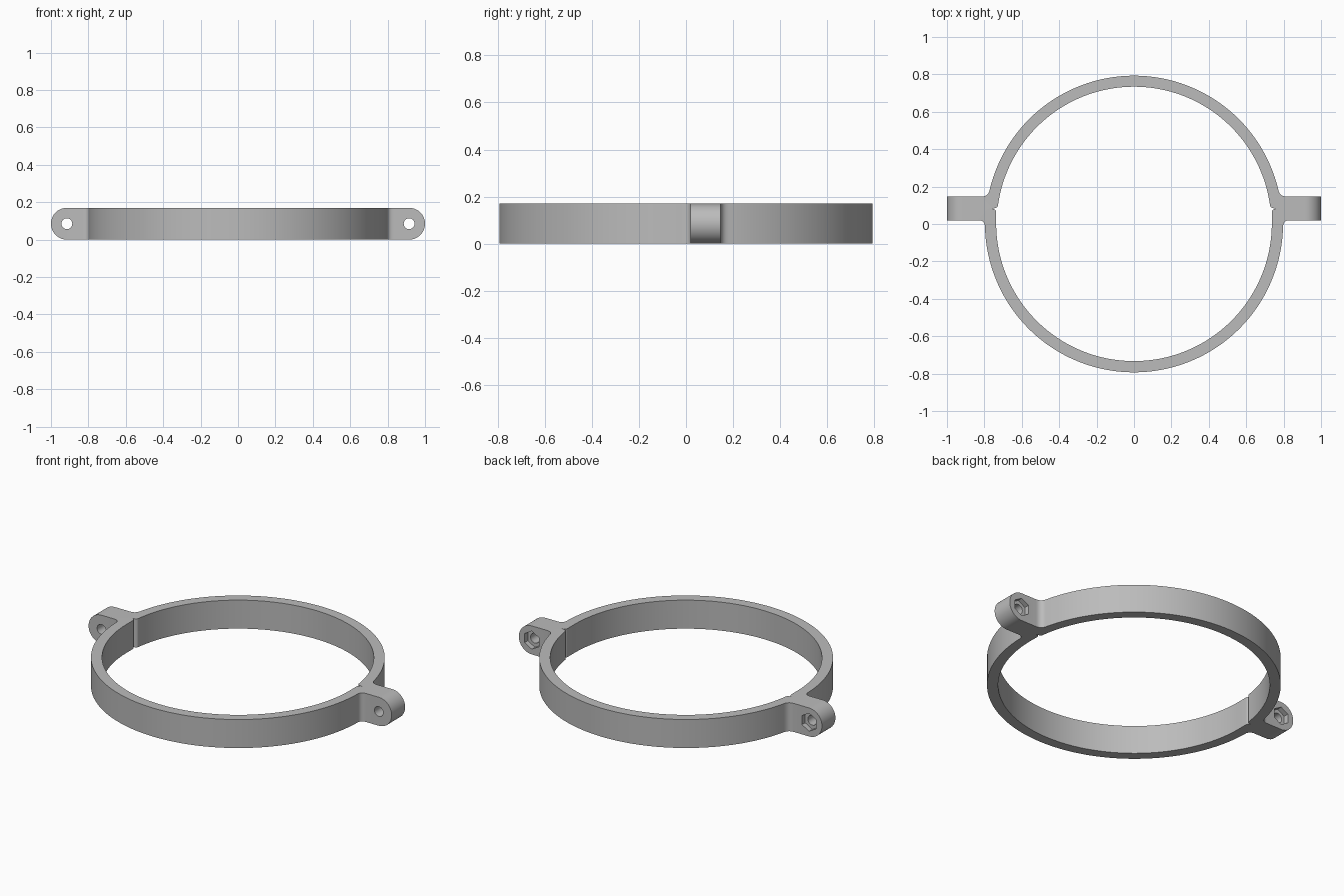
import bpy, bmesh, math

if "Cube" in bpy.data.objects:
    bpy.data.objects.remove(bpy.data.objects["Cube"])

HEIGHT = 0.17
MID = HEIGHT / 2
BOLT_X = 1 - MID

metal = bpy.data.materials.new("grey metal")
metal.use_nodes = True
GREY = (0.5, 0.5, 0.5, 1)
metal.diffuse_color = GREY
metal.node_tree.nodes["Principled BSDF"].inputs["Base Color"].default_value = GREY


def prism(name, loop, shift):
    """Extrude a closed 3D loop by a vector into a solid."""
    bm = bmesh.new()
    face = bm.faces.new([bm.verts.new(p) for p in loop])
    new = bmesh.ops.extrude_face_region(bm, geom=[face])["geom"]
    bmesh.ops.translate(bm, vec=shift, verts=[g for g in new if isinstance(g, bmesh.types.BMVert)])
    bmesh.ops.recalc_face_normals(bm, faces=bm.faces[:])
    mesh = bpy.data.meshes.new(name)
    bm.to_mesh(mesh)
    bm.free()
    obj = bpy.data.objects.new(name, mesh)
    bpy.context.collection.objects.link(obj)
    return obj


def cut(obj, cutter, operation="DIFFERENCE"):
    mod = obj.modifiers.new("cut", "BOOLEAN")
    mod.operation, mod.solver, mod.object = operation, "EXACT", cutter
    bpy.context.view_layer.objects.active = obj
    bpy.ops.object.modifier_apply(modifier=mod.name)
    bpy.data.objects.remove(cutter)


def fillet(a, corner, b, steps=8):
    pts = []
    for i in range(steps + 1):
        t = i / steps
        pts.append(tuple((1 - t) ** 2 * p + 2 * t * (1 - t) * q + t * t * r
                         for p, q, r in zip(a, corner, b)))
    return pts


def arc(r, centre, end, steps=64):
    """Quarter arc from the crown down to the height end."""
    low = math.asin(max(end - centre, 0) / r)
    angles = [math.pi / 2 + (low - math.pi / 2) * i / steps for i in range(steps + 1)]
    return [(r * math.cos(a), centre + r * math.sin(a)) for a in angles]


def disc(x, y, radius, count):
    """Polygon facing y with a corner at the top."""
    return [(x + radius * math.sin(math.tau * i / count), y,
             MID + radius * math.cos(math.tau * i / count)) for i in range(count)]


def half_profile(outer_r, inner_r, centre, seam, tab):
    """Outline of one clamp half, with the crown in the +v direction."""
    side = lambda r, v: math.sqrt(r * r - max(v - centre, 0) ** 2)
    f, n = 0.035, 0.02
    xo = side(outer_r, tab)
    xi = side(inner_r, seam + n)
    right = arc(outer_r, centre, tab + f)
    right += fillet((side(outer_r, tab + f), tab + f), (xo, tab), (xo + f, tab))[1:]
    right += [(1, tab), (1, seam)]
    right += fillet((xi + f, seam), (xi, seam), (xi, seam + n))
    right += arc(inner_r, centre, seam + n)[::-1][0 if seam + n < centre else 1:]
    left = [(-x, v) for x, v in right[1:-1]][::-1]
    return right + left


def clamp_half(name, direction, profile):
    obj = prism(name, [(x, direction * v, 0) for x, v in profile], (0, 0, HEIGHT))
    # Rounded tab ends
    ends = []
    for s in (1, -1):
        for i in range(33):
            a = math.pi * i / 32
            ends.append((s * (BOLT_X + MID * math.sin(a)), -1, MID + s * MID * math.cos(a)))
    cut(obj, prism("end_cutter", ends, (0, 2, 0)), "INTERSECT")
    # Bolt holes
    for s in (1, -1):
        cut(obj, prism("hole_cutter", disc(s * BOLT_X, -0.5, 0.029, 32), (0, 1, 0)))
    return obj


front = clamp_half("front_clamp_half", -1, half_profile(0.797, 0.737, -0.004, -0.083, -0.02))
back = clamp_half("back_clamp_half", 1, half_profile(0.793, 0.734, 0, 0.083, 0.147))

# Hexagonal nut pockets in the back tabs
for s in (1, -1):
    cut(back, prism("nut_cutter", disc(s * BOLT_X, 0.117, 0.054, 6), (0, 0.1, 0)))

for obj in (front, back):
    obj.data.materials.clear()
    obj.data.materials.append(metal)
    bpy.ops.object.select_all(action="DESELECT")
    obj.select_set(True)
    bpy.context.view_layer.objects.active = obj
    bpy.ops.object.shade_smooth_by_angle(angle=math.radians(30))
